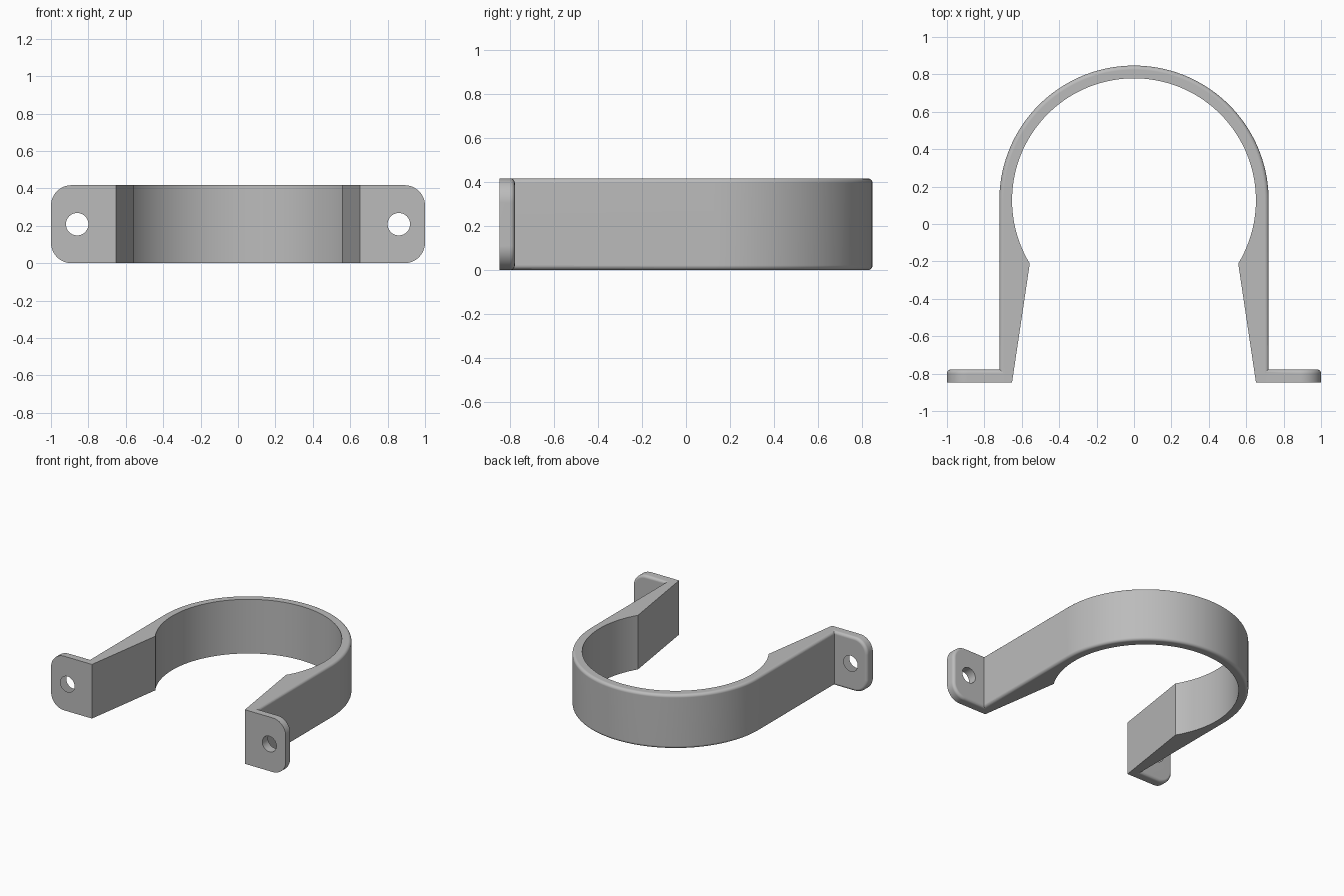
import bpy, bmesh
from math import sin, cos, pi, atan2, tau
from mathutils import Matrix

if "Cube" in bpy.data.objects:
    bpy.data.objects.remove(bpy.data.objects["Cube"])

HEIGHT, FRONT, THICK = 0.417, -0.847, 0.07
OUTER, INNER, CENTRE = 0.72, 0.652, 0.127
FILLET = 0.022

grey = bpy.data.materials.new("grey metal")
grey.use_nodes = True
colour = (0.5, 0.5, 0.5, 1)
grey.diffuse_color = colour
grey.node_tree.nodes["Principled BSDF"].inputs["Base Color"].default_value = colour


def arc(x, y, r, start, end, steps):
    return [(x + r * cos(start + (end - start) * i / steps),
             y + r * sin(start + (end - start) * i / steps)) for i in range(steps + 1)]


def prism(name, outline, depth, fillet_rule=None, matrix=Matrix()):
    """Extrude a flat outline along z, rounding the edges chosen by the rule."""
    bm = bmesh.new()
    face = bm.faces.new([bm.verts.new((x, y, 0)) for x, y in outline])
    top = bmesh.ops.extrude_face_region(bm, geom=[face])["geom"]
    bmesh.ops.translate(bm, vec=(0, 0, depth),
                        verts=[v for v in top if isinstance(v, bmesh.types.BMVert)])
    bmesh.ops.recalc_face_normals(bm, faces=bm.faces)
    if fillet_rule:
        edges = [e for e in bm.edges if fillet_rule(e)]
        bmesh.ops.bevel(bm, geom=edges, offset=FILLET, segments=5,
                        profile=0.5, affect='EDGES')
    bm.transform(matrix)
    bmesh.ops.recalc_face_normals(bm, faces=bm.faces)
    mesh = bpy.data.meshes.new(name)
    bm.to_mesh(mesh)
    bm.free()
    obj = bpy.data.objects.new(name, mesh)
    bpy.context.collection.objects.link(obj)
    mesh.materials.append(grey)
    return obj


def combine(target, other, operation):
    mod = target.modifiers.new(operation.lower(), 'BOOLEAN')
    mod.operation, mod.object, mod.solver = operation, other, 'EXACT'
    bpy.context.view_layer.objects.active = target
    bpy.ops.object.modifier_apply(modifier=mod.name)
    bpy.data.objects.remove(other)


# Band: outer arch with straight legs, inner bore closing to a throat
throat = atan2(-0.21 - CENTRE, 0.555)
outline = ([(OUTER, FRONT)] + arc(0, CENTRE, OUTER, 0, pi, 72) + [(-OUTER, FRONT), (-INNER, FRONT)]
           + arc(0, CENTRE, INNER, pi - throat, throat, 96) + [(INNER, FRONT)])


def on_outer_rim(edge):
    a, b = (v.co for v in edge.verts)
    return a.z == b.z and all(
        abs((p.x ** 2 + max(p.y - CENTRE, 0) ** 2) ** 0.5 - OUTER) < 0.001 for p in (a, b)) \
        and abs(a.x - b.x) < OUTER


clamp = prism("pipe_clamp", outline, HEIGHT, on_outer_rim)

# Mounting tabs with rounded outer corners, filleted back rims and screw holes
ROOT, RADIUS = 0.685, 0.11
tab_outline = ([(ROOT, 0)] + arc(1 - RADIUS, RADIUS, RADIUS, -pi / 2, 0, 12)
               + arc(1 - RADIUS, HEIGHT - RADIUS, RADIUS, 0, pi / 2, 12) + [(ROOT, HEIGHT)])


def on_back_rim(edge):
    return (all(v.co.z > THICK / 2 for v in edge.verts)
            and any(v.co.x > ROOT + 0.01 for v in edge.verts))


# Maps outline (x, y) to (x, z) and extrusion depth to y
stand = Matrix(((1, 0, 0, 0), (0, 0, 1, FRONT), (0, 1, 0, 0), (0, 0, 0, 1)))
for side, name in ((1, "left"), (-1, "right")):
    mirror = Matrix.Diagonal((side, 1, 1, 1))
    tab = prism(name + "_tab", tab_outline, THICK, on_back_rim, mirror @ stand)
    combine(clamp, tab, 'UNION')
    hole = prism(name + "_hole", arc(0.86, HEIGHT / 2, 0.06, 0, tau * 39 / 40, 39),
                 0.3, None, mirror @ Matrix.Translation((0, -0.1, 0)) @ stand)
    combine(clamp, hole, 'DIFFERENCE')

# Smooth curved faces while keeping hard edges and flat faces crisp
bpy.ops.object.select_all(action='DESELECT')
clamp.select_set(True)
bpy.context.view_layer.objects.active = clamp
bpy.ops.object.shade_smooth_by_angle(angle=pi / 6)
clamp.modifiers.new("flat_normals", 'WEIGHTED_NORMAL').keep_sharp = True
